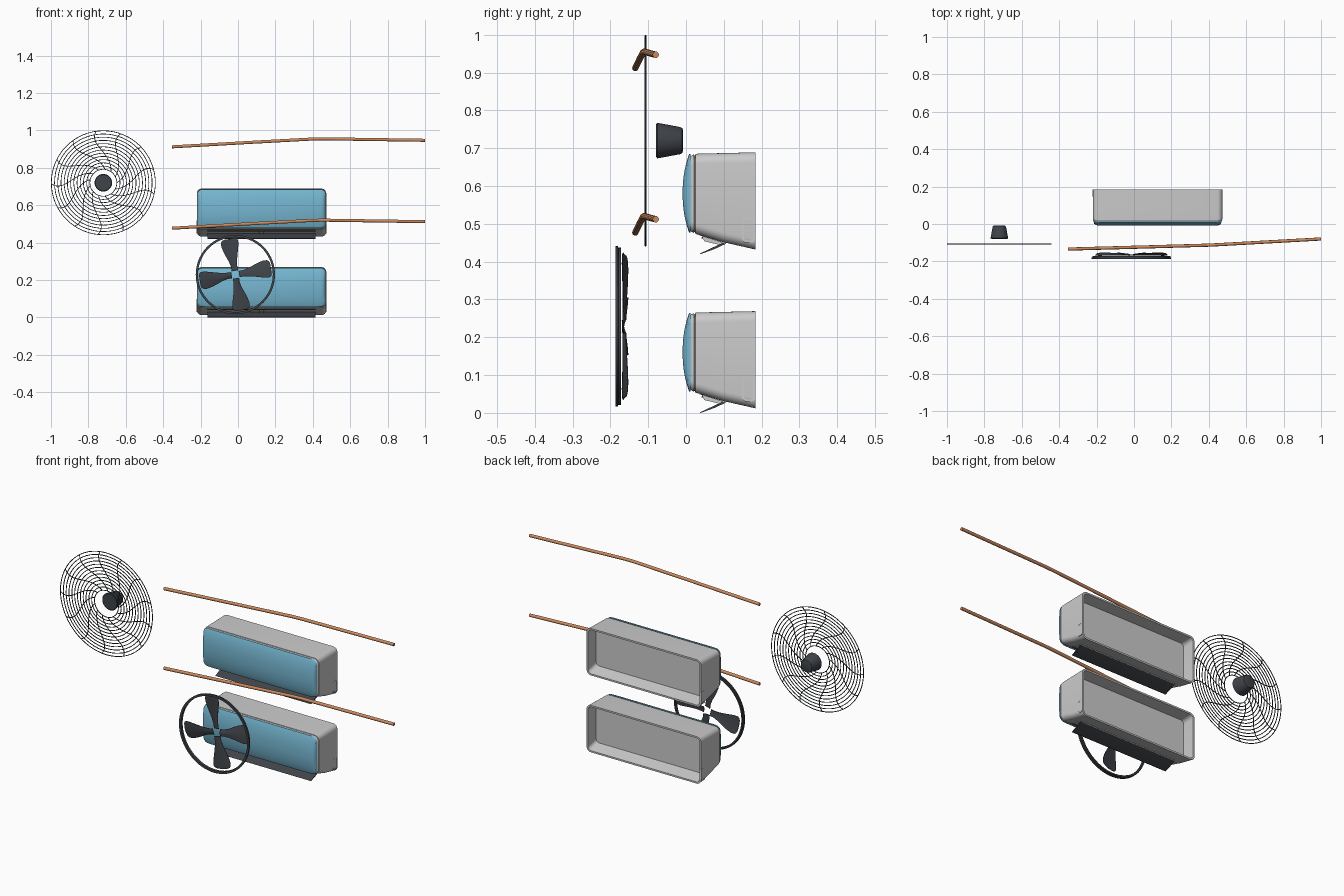
import bpy, bmesh
from math import sin, cos, pi, radians, sqrt

if "Cube" in bpy.data.objects:
    bpy.data.objects.remove(bpy.data.objects["Cube"])


def material(name, rgb):
    m = bpy.data.materials.new(name)
    m.diffuse_color = (*rgb, 1)
    m.use_nodes = True
    m.node_tree.nodes["Principled BSDF"].inputs["Base Color"].default_value = m.diffuse_color
    return m


BLUE = material("blue_plastic", (0.18, 0.47, 0.64))
DARK = material("dark_plastic", (0.05, 0.056, 0.065))
COPPER = material("copper", (0.6, 0.25, 0.11))
WHITE = material("white_plastic", (0.8, 0.82, 0.83))


def add(name, mesh, mat=None, angle=35):
    ob = bpy.data.objects.new(name, mesh)
    bpy.context.collection.objects.link(ob)
    if mat:
        mesh.materials.append(mat)
    bpy.ops.object.select_all(action='DESELECT')
    bpy.context.view_layer.objects.active = ob
    ob.select_set(True)
    bpy.ops.object.shade_smooth_by_angle(angle=radians(angle))
    return ob


def loft(name, rings, mat=None, caps=True, wrap=False):
    """Skin closed loops of equal length; wrap joins last loop to first."""
    bm = bmesh.new()
    vs = [[bm.verts.new(p) for p in r] for r in rings]
    n = len(rings[0])
    for a, b in zip(vs, vs[1:] + ([vs[0]] if wrap else [])):
        for i in range(n):
            j = (i + 1) % n
            bm.faces.new((a[i], a[j], b[j], b[i]))
    if caps and not wrap:
        bm.faces.new(vs[0])
        bm.faces.new(vs[-1])
    bmesh.ops.recalc_face_normals(bm, faces=bm.faces)
    me = bpy.data.meshes.new(name)
    bm.to_mesh(me)
    bm.free()
    return add(name, me, mat)


def rounded(u0, u1, v0, v1, r, steps=6):
    pts = []
    for k, (cu, cv) in enumerate([(u1 - r, v1 - r), (u0 + r, v1 - r), (u0 + r, v0 + r), (u1 - r, v0 + r)]):
        for i in range(steps + 1):
            a = (k + i / steps) * pi / 2
            pts.append((cu + r * cos(a), cv + r * sin(a)))
    return pts


def circle(cx, cz, r, n=48):
    return [(cx + r * cos(2 * pi * i / n), cz + r * sin(2 * pi * i / n)) for i in range(n)]


def at_y(loop, y):
    return [(x, y, z) for x, z in loop]


def wires(name, paths, radius, mat, res=1):
    """Round wire along each (points, cyclic) path, as one mesh."""
    cu = bpy.data.curves.new(name, 'CURVE')
    cu.dimensions = '3D'
    cu.bevel_depth = radius
    cu.bevel_resolution = res
    cu.use_fill_caps = True
    for pts, cyc in paths:
        s = cu.splines.new('POLY')
        s.points.add(len(pts) - 1)
        for p, co in zip(s.points, pts):
            p.co = (*co, 1)
        s.use_cyclic_u = cyc
    tmp = bpy.data.objects.new("tmp", cu)
    bpy.context.collection.objects.link(tmp)
    dg = bpy.context.evaluated_depsgraph_get()
    me = bpy.data.meshes.new_from_object(tmp.evaluated_get(dg))
    bpy.data.objects.remove(tmp)
    me.materials.clear()
    return add(name, me, mat, 50)


# --- air conditioner units -------------------------------------------------
X0, X1 = -0.22, 0.472
XC, HW = (X0 + X1) / 2, (X1 - X0) / 2


def slab(name, x0, x1, prof, mat=None):
    return loft(name, [[(x, y, z) for y, z in prof] for x in (x0, x1)], mat)


def air_conditioner(tag, dz):
    # casing with a recessed back
    def sec(y, lo, hi, ins=0.0, r=0.026):
        return at_y(rounded(X0 + ins, X1 - ins, lo + ins + dz, hi + dz - ins, r), y)
    loft(tag + "_casing", [
        sec(0.012, 0.056, 0.264, 0.006), sec(0.015, 0.056, 0.264, 0.003), sec(0.021, 0.055, 0.2645, 0.001),
        sec(0.022, 0.055, 0.2645, 0.004), sec(0.024, 0.054, 0.2645, 0.004), sec(0.025, 0.053, 0.265),
        sec(0.034, 0.051, 0.2655), sec(0.1, 0.031, 0.267), sec(0.184, 0.012, 0.269),
        sec(0.184, 0.012, 0.269, 0.009, 0.02), sec(0.115, 0.028, 0.267, 0.009, 0.02)], WHITE)

    # bulging front panel, rows from bottom to top
    lo, hi, r = 0.057, 0.264, 0.024
    rows = []
    for i in range(25):
        t = (1 - cos(pi * i / 24)) / 2
        z = lo + (hi - lo) * t
        d = max(0, r - min(z - lo, hi - z))
        w = HW - 0.004 - (r - sqrt(max(0, r * r - d * d)))
        f = -0.009 + 0.017 * abs(2 * t - 1) ** 2.2
        e = 0.0125 - f
        half = [(w, 0.0125), (w - 0.003, f + 0.5 * e), (w - 0.01, f + 0.2 * e), (w - 0.025, f)]
        rows.append([(XC + s * x, y, z + dz) for s, h in ((1, half), (-1, half[::-1])) for x, y in h])
    loft(tag + "_front_panel", rows, BLUE)

    # air outlet, swing flap and guide fins
    a, b = X0 + 0.057, X1 - 0.057
    slab(tag + "_outlet", a, b, [(0.034, 0.055 + dz), (0.036, 0.049 + dz), (0.105, 0.027 + dz), (0.11, 0.035 + dz)])
    slab(tag + "_flap", a, b, [(0.036, 0.001 + dz), (0.039, 0.0 + dz), (0.075, 0.013 + dz), (0.105, 0.027 + dz),
                               (0.1, 0.031 + dz), (0.072, 0.018 + dz)], DARK)
    for x in (XC - 0.012, XC + 0.012):
        slab(tag + "_fin", x - 0.002, x + 0.002,
             [(0.042, 0.05 + dz), (0.048, 0.034 + dz), (0.09, 0.024 + dz), (0.1, 0.033 + dz)], WHITE)
    slab(tag + "_outlet_bar", a, b, [(0.04, 0.042 + dz), (0.044, 0.04 + dz), (0.046, 0.049 + dz)], DARK)

    # pipe knock-out frames on both ends
    for s in (-1, 1):
        x = XC + s * HW
        frame = []
        for ins, off in ((0, -0.002), (0, 0.001), (0.006, 0.001), (0.006, -0.002)):
            frame.append([(x + s * off, y, z + dz) for y, z in
                          rounded(0.148 + ins, 0.1835 - ins, 0.03 + ins, 0.098 - ins, 0.012 - ins)])
        loft(tag + "_knockout", frame, WHITE, wrap=True)


air_conditioner("lower_unit", 0.0)
air_conditioner("upper_unit", 0.42)

# --- copper pipes ------------------------------------------------------------
for name, dz in (("upper_pipe", 0), ("lower_pipe", -0.435)):
    wires(name, [([(-0.352, -0.134, 0.912 + dz), (0.05, -0.123, 0.935 + dz), (0.40, -0.113, 0.954 + dz),
                   (0.46, -0.110, 0.955 + dz), (1.0, -0.08, 0.947 + dz)], False)], 0.0085, COPPER, 3)

# --- fan grille: rings, swirled spokes, tapered motor cover -------------------
GX, GZ, GY, R0, R1 = -0.72, 0.72, -0.107, 0.072, 0.278
paths = []
for k in range(13):
    r = R0 + (R1 - R0) * k / 12
    paths.append((at_y(circle(GX, GZ, r, 64), GY), True))
for k in range(13):
    spoke = []
    for i in range(17):
        t = i / 16
        r = R0 + (R1 - R0) * t
        a = 2 * pi * k / 13 + 0.8 * sin(t * pi * 0.62)
        spoke.append((GX + r * cos(a), GY, GZ + r * sin(a)))
    paths.append((spoke, False))
wires("grille", paths, 0.0022, DARK)
loft("motor_cover", [at_y(circle(GX, GZ, r), y) for r, y in
                     ((0.043, -0.079), (0.047, -0.076), (0.046, -0.07), (0.036, -0.016), (0.033, -0.01), (0.027, -0.008))], DARK)

# --- fan with shroud ring and four blades ------------------------------------
FX, FZ = -0.014, 0.229
loft("fan_ring", [at_y(circle(FX, FZ, r, 72), y) for r, y in
                  ((0.2, -0.187), (0.212, -0.187), (0.212, -0.180), (0.208, -0.179), (0.208, -0.172), (0.2, -0.172))],
     DARK, wrap=True)
# radius, leading half width, trailing half width, pitch
BLADE = [(0.02, 0.017, 0.017, 0.2), (0.045, 0.017, 0.017, 0.2), (0.075, 0.021, 0.024, 0.2),
         (0.105, 0.028, 0.036, 0.19), (0.135, 0.036, 0.046, 0.18), (0.16, 0.042, 0.051, 0.17),
         (0.178, 0.043, 0.05, 0.16), (0.188, 0.038, 0.043, 0.15), (0.193, 0.026, 0.03, 0.14)]
for k in range(4):
    a = radians(9 + 90 * k)
    rings = []
    for r, lead, trail, pitch in BLADE:
        top, under = [], []
        for j in range(7):
            s = j / 6
            w = -lead + (lead + trail) * s
            y = -0.162 + pitch * w - 0.003 * sin(pi * s)
            p = (FX + r * cos(a) - w * sin(a), FZ + r * sin(a) + w * cos(a))
            th = 0.0008 + 0.0012 * sin(pi * s)
            top.append((p[0], y - th, p[1]))
            under.append((p[0], y + th, p[1]))
        rings.append(top + under[::-1])
    loft("fan_blade", rings, DARK)
